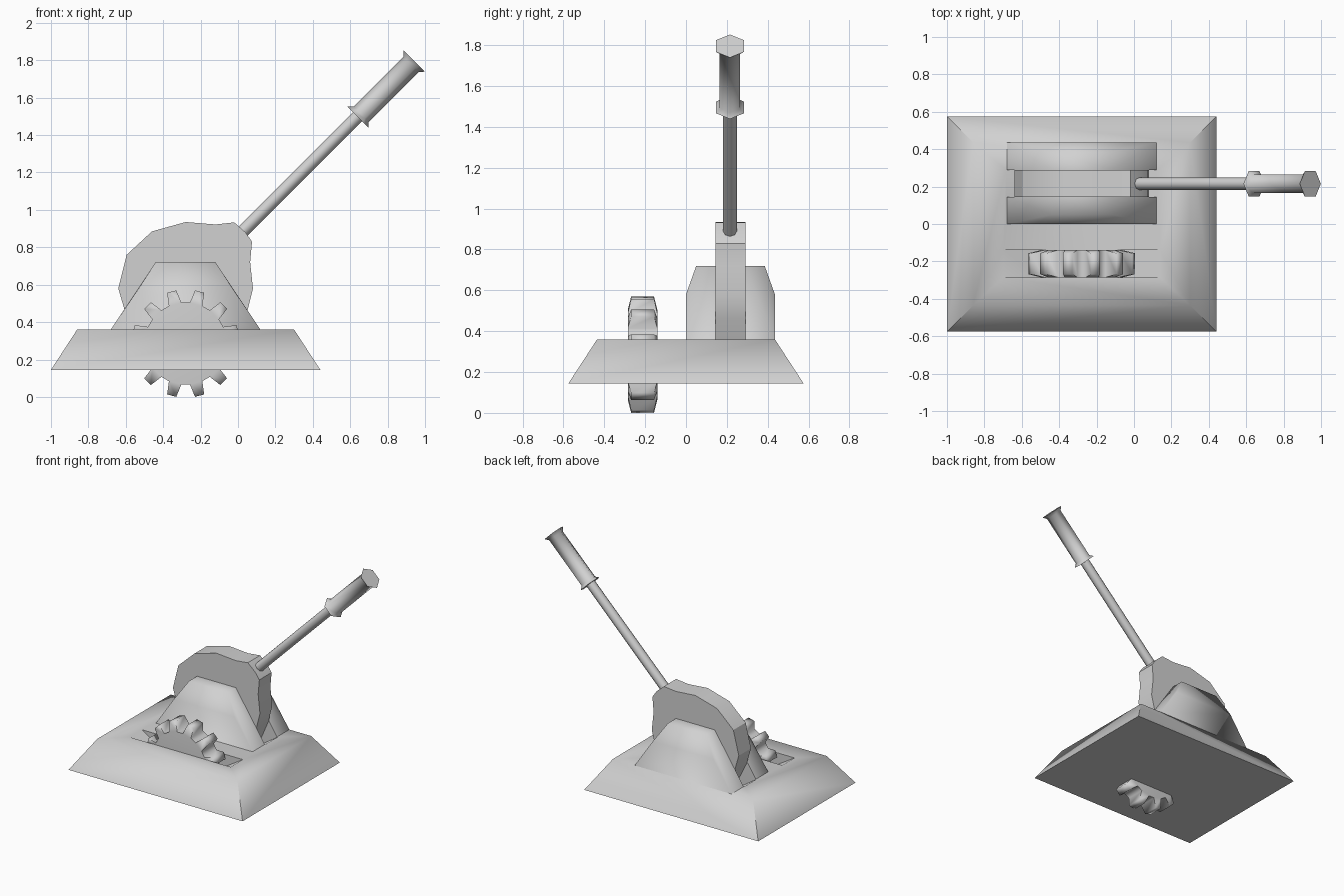
import bpy, bmesh
from math import radians, sin, cos, pi
from mathutils import Matrix

cube = bpy.data.objects.get("Cube")
if cube:
    bpy.data.objects.remove(cube, do_unlink=True)

grey = bpy.data.materials.new("plain_grey")
grey.use_nodes = True
tone = (0.64, 0.64, 0.64, 1)
grey.diffuse_color = tone
grey.node_tree.nodes["Principled BSDF"].inputs["Base Color"].default_value = tone


def finish(name, bm):
    bmesh.ops.recalc_face_normals(bm, faces=bm.faces)
    mesh = bpy.data.meshes.new(name)
    bm.to_mesh(mesh)
    bm.free()
    mesh.materials.append(grey)
    obj = bpy.data.objects.new(name, mesh)
    bpy.context.collection.objects.link(obj)
    return obj


def smooth(obj, angle):
    obj.data.shade_smooth()
    obj.data.set_sharp_from_angle(angle=radians(angle))


def prism(name, outline, y0, y1):
    """Extrude an x/z outline along y."""
    bm = bmesh.new()
    a, b = [[bm.verts.new((x, y, z)) for x, z in outline] for y in (y0, y1)]
    bm.faces.new(a)
    bm.faces.new(b)
    for i in range(len(a)):
        j = (i + 1) % len(a)
        bm.faces.new((a[i], a[j], b[j], b[i]))
    return finish(name, bm)


def hull(name, points):
    bm = bmesh.new()
    for p in points:
        bm.verts.new(p)
    bmesh.ops.convex_hull(bm, input=bm.verts[:])
    bmesh.ops.dissolve_limit(bm, angle_limit=0.02, verts=bm.verts[:], edges=bm.edges[:])
    return finish(name, bm)


def lathe(name, profile, sides, origin):
    """Turn (distance, radius) pairs around the lever axis."""
    bm = bmesh.new()
    rings = [[bm.verts.new((r * cos(2 * pi * k / sides), r * sin(2 * pi * k / sides), t))
              for k in range(sides)] for t, r in profile]
    bm.faces.new(rings[0])
    bm.faces.new(rings[-1])
    for a, b in zip(rings, rings[1:]):
        for k in range(sides):
            n = (k + 1) % sides
            bm.faces.new((a[k], a[n], b[n], b[k]))
    bm.transform(Matrix.Translation(origin) @ Matrix.Rotation(radians(45), 4, 'Y'))
    return finish(name, bm)


# Sloped base with two ramped slots
base_z, deck_z = 0.145, 0.36
corners = [(sx, sy) for sx in (-1, 1) for sy in (-1, 1)]
base = hull("base", [(-0.28 + sx * w, sy * d, z) for sx, sy in corners
                     for w, d, z in ((0.72, 0.575, base_z), (0.58, 0.435, deck_z))])
for y0, y1, half in ((-0.285, -0.14, 0.42), (0.145, 0.29, 0.40)):
    slot = prism("slot_cutter", [(-0.28 - half - 0.06, 0.397), (-0.28 - 0.24, 0.25),
                                 (-0.28 + 0.24, 0.25), (-0.28 + half + 0.06, 0.397)], y0, y1)
    slot.hide_render = True
    cut = base.modifiers.new("slot", 'BOOLEAN')
    cut.operation = 'DIFFERENCE'
    cut.solver = 'EXACT'
    cut.object = slot
    bpy.context.view_layer.objects.active = base
    bpy.ops.object.modifier_apply(modifier=cut.name)
    bpy.data.objects.remove(slot, do_unlink=True)
smooth(base, 62)

# Side housings, chamfered on the outside
for name, side in (("front_housing", -1), ("back_housing", 1)):
    def at(depth):
        return 0.2175 + side * (0.2175 - depth)
    inner = at(0.145)
    section = [(0.40, deck_z, 0), (0.25, 0.58, 0), (0.16, 0.72, 0.05),
               (0.16, 0.72, 0.145), (0.40, deck_z, 0.145)]
    housing = hull(name, [(-0.28 + sx * w, at(d), z) for sx in (-1, 1) for w, z, d in section])
    smooth(housing, 95)
    for e in housing.data.edges:
        pts = [housing.data.vertices[i].co for i in e.vertices]
        if all(abs(p.y - inner) < 0.001 for p in pts) or all(abs(p.z - deck_z) < 0.001 for p in pts):
            e.use_edge_sharp = True

# Swinging plate between the housings
plate = prism("lever_plate", [
    (-0.50, 0.25), (-0.605, 0.46), (-0.64, 0.58), (-0.595, 0.76), (-0.46, 0.885),
    (-0.28, 0.935), (-0.12, 0.922), (-0.02, 0.933), (0.04, 0.88), (0.075, 0.83),
    (0.065, 0.72), (0.08, 0.58), (0.05, 0.46), (-0.04, 0.25)], 0.145, 0.29)
smooth(plate, 30)

# Gear wheel with tapered teeth
bm = bmesh.new()
teeth, centre_y, centre_z = 12, -0.2125, 0.285
rims, roots = [], []
for side in (-1, 1):
    rim = []
    for k in range(teeth):
        for offset, r, half in ((-9, 0.22, 0.0725), (-5, 0.289, 0.056),
                                (5, 0.289, 0.056), (9, 0.22, 0.0725)):
            a = radians((k + 0.5) * 360 / teeth + offset)
            rim.append(bm.verts.new((-0.28 + r * cos(a), centre_y + side * half,
                                     centre_z + r * sin(a))))
    for k in range(teeth):
        bm.faces.new(rim[4 * k:4 * k + 4])
    bm.faces.new([v for i, v in enumerate(rim) if i % 4 in (0, 3)])
    rims.append(rim)
a, b = rims
for i in range(len(a)):
    j = (i + 1) % len(a)
    bm.faces.new((a[i], a[j], b[j], b[i]))
gear = finish("gear", bm)
smooth(gear, 85)

# Lever rod and flared grip
rod = lathe("lever_rod", [(0, 0.034), (0.89, 0.034)], 8, (0.022, 0.215, 0.882))
smooth(rod, 65)
grip = lathe("lever_grip", [(0, 0.08), (0.022, 0.058), (0.40, 0.058), (0.425, 0.08)], 6,
             (0.642, 0.215, 1.495))
smooth(grip, 65)
